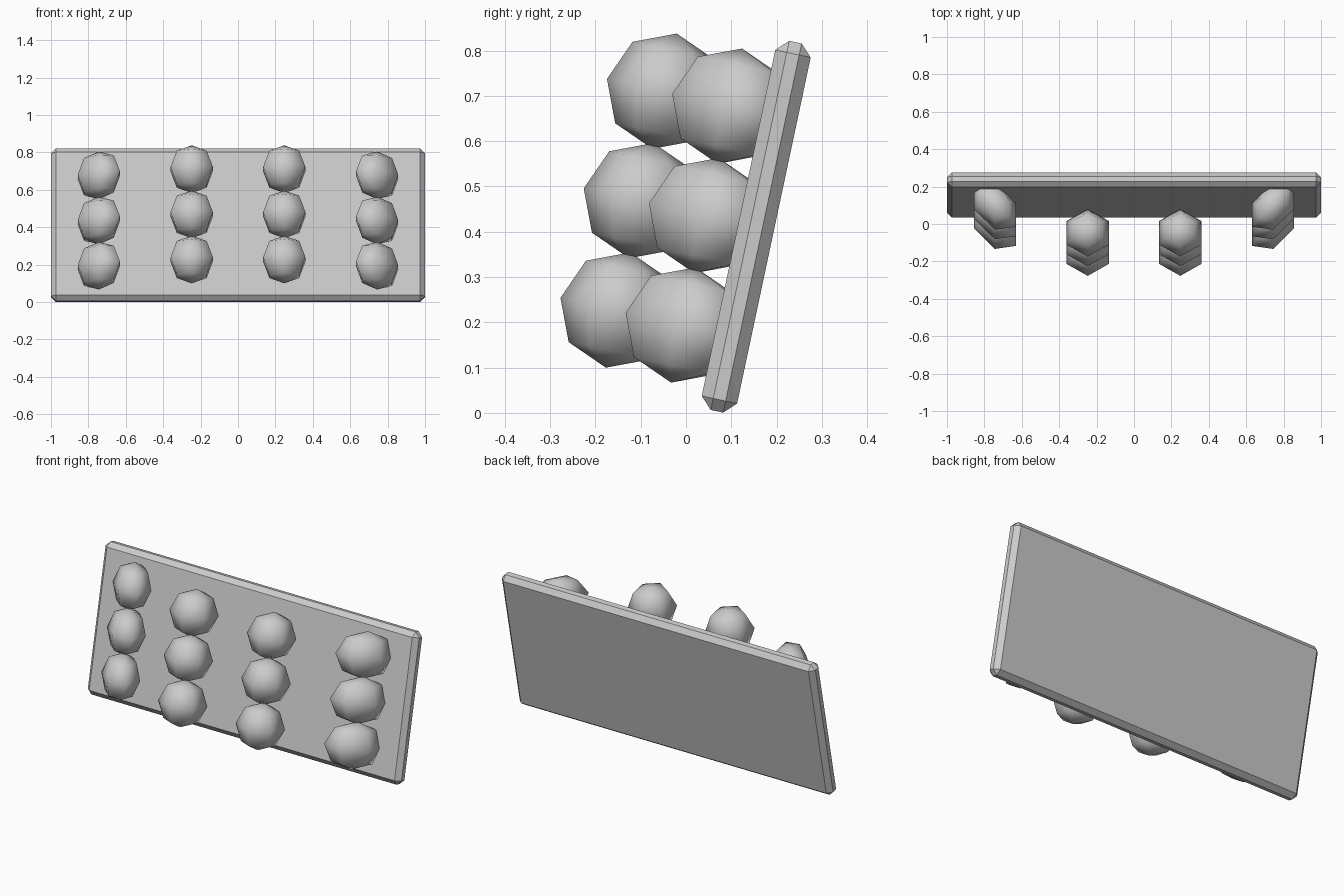
import bpy, bmesh, math
from mathutils import Matrix, Vector

if "Cube" in bpy.data.objects:
    bpy.data.objects.remove(bpy.data.objects["Cube"])

TILT = Matrix.Rotation(math.radians(-12), 4, 'X')   # leans back towards +y


def make_object(name, bm, matrix):
    mesh = bpy.data.meshes.new(name)
    bm.to_mesh(mesh)
    bm.free()
    obj = bpy.data.objects.new(name, mesh)
    bpy.context.collection.objects.link(obj)
    obj.matrix_world = matrix
    return obj


# Leaning board with chamfered edges
bm = bmesh.new()
bmesh.ops.create_cube(bm, size=1, matrix=Matrix.Diagonal((2, 0.08, 0.833, 1)))
bmesh.ops.bevel(bm, geom=bm.edges[:], offset=0.026, segments=1, affect='EDGES')
make_object("board", bm, Matrix.Translation((0, 0.155, 0.411)) @ TILT)


# Six-sided low-poly ball, optionally skewed towards the board
def ball(name, x, y, z, skew):
    bm = bmesh.new()
    bmesh.ops.create_uvsphere(bm, u_segments=6, v_segments=4, radius=0.13,
                              matrix=Matrix.Rotation(math.radians(30), 4, 'Z'))
    # put vertices on the front and back, flats on the sides
    if max(v.co.x for v in bm.verts) < 0.12:
        pass
    else:
        bmesh.ops.rotate(bm, verts=bm.verts, matrix=Matrix.Rotation(math.radians(30), 3, 'Z'))
    for v in bm.verts:
        v.co.y += skew * v.co.x
    for f in bm.faces:
        f.smooth = True
    make_object(name, bm, Matrix.Translation((x, y, z)) @ TILT)


# Mirrored columns of three balls
step = TILT.to_3x3() @ Vector((0, 0, 0.247))
for side, label in ((-1, "left"), (1, "right")):
    for row in range(3):
        off = step * row
        ball(f"{label}_inner_ball_{row + 1}", side * 0.2475,
             -0.15 + off.y, 0.227 + off.z, 0)
        ball(f"{label}_outer_ball_{row + 1}", side * 0.744,
             -0.006 + off.y, 0.194 + off.z, side * 0.43)
